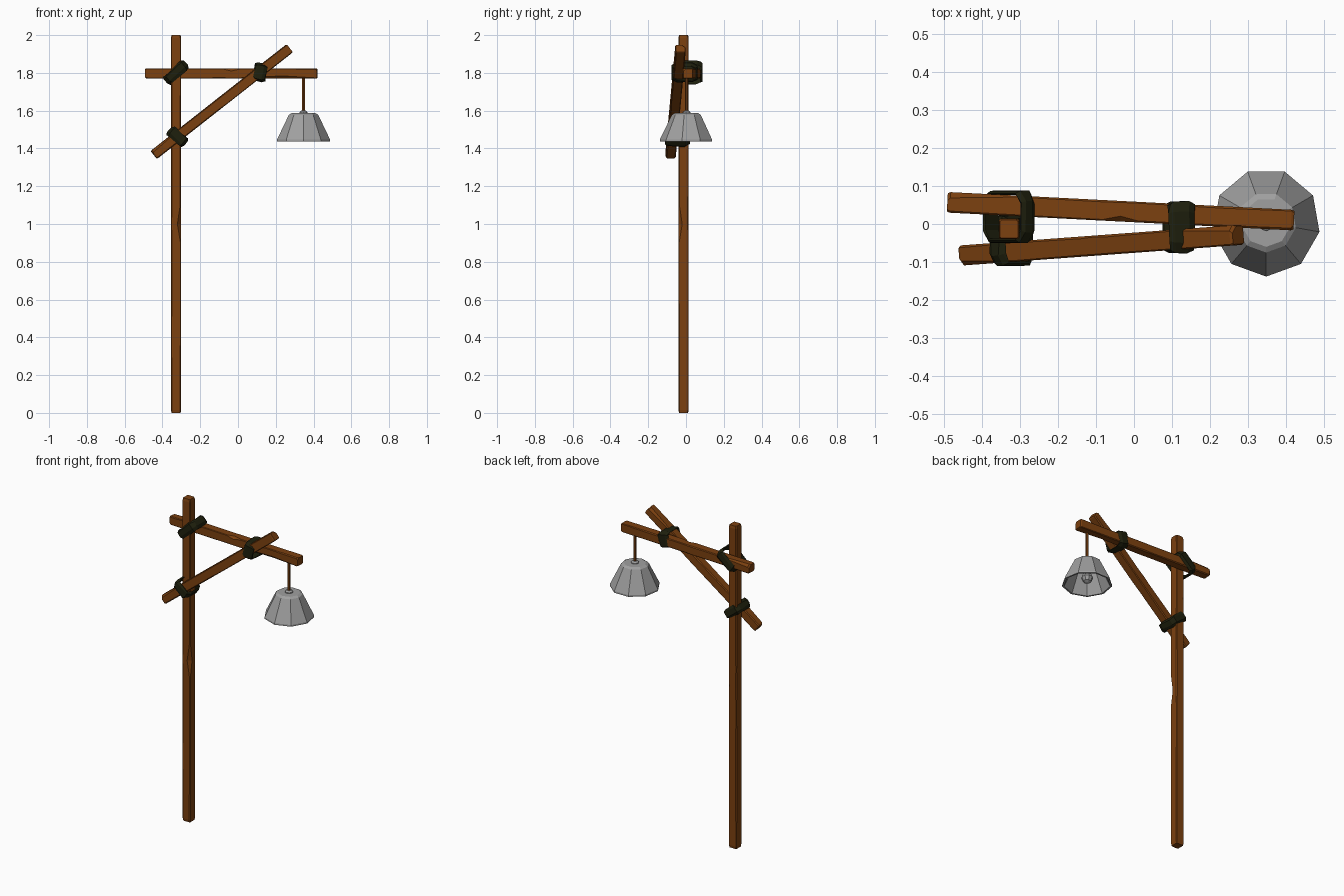
import bpy, bmesh, math, random
from mathutils import Vector

random.seed(4)
cube = bpy.data.objects.get("Cube")
if cube:
    bpy.data.objects.remove(cube, do_unlink=True)


def material(name, color):
    m = bpy.data.materials.new(name)
    m.use_nodes = True
    m.diffuse_color = (*color, 1)
    bsdf = m.node_tree.nodes["Principled BSDF"]
    bsdf.inputs["Base Color"].default_value = (*color, 1)
    bsdf.inputs["Roughness"].default_value = 0.8
    return m


WOOD = material("brown wood", (0.2, 0.052, 0.005))
ROPE = material("dark rope", (0.013, 0.014, 0.004))
METAL = material("grey metal", (0.35, 0.35, 0.35))


def loft(name, rings, mat, caps=True, wrap=False):
    """Skin a list of equally long point rings."""
    bm = bmesh.new()
    loops = [[bm.verts.new(p) for p in ring] for ring in rings]
    pairs = list(zip(loops, loops[1:]))
    if wrap:
        pairs.append((loops[-1], loops[0]))
    for a, b in pairs:
        n = len(a)
        for i in range(n):
            j = (i + 1) % n
            bm.faces.new((a[i], a[j], b[j], b[i]))
    if caps:
        bm.faces.new(loops[0][::-1])
        bm.faces.new(loops[-1])
    bmesh.ops.recalc_face_normals(bm, faces=bm.faces)
    me = bpy.data.meshes.new(name)
    bm.to_mesh(me)
    bm.free()
    me.materials.append(mat)
    ob = bpy.data.objects.new(name, me)
    bpy.context.collection.objects.link(ob)
    return ob


def beam(name, start, end, size, chips, up=(0, 0, 1)):
    """Square timber with uneven chamfers; chips = {(ring, corner): chamfer}."""
    start, end = Vector(start), Vector(end)
    axis = (end - start).normalized()
    side = axis.cross(Vector(up)).normalized()
    top = side.cross(axis)
    fractions = (0, 0.008, 0.2, 0.45, 0.5, 0.55, 0.8, 0.992, 1)
    rings = []
    for k, f in enumerate(fractions):
        h = size / 2 - (0.003 if f in (0, 1) else 0)
        ring = []
        for c, (sx, sy) in enumerate(((1, 1), (-1, 1), (-1, -1), (1, -1))):
            ch = chips.get((k, c), random.uniform(0.003, 0.006))
            corner = [(sx * h, sy * (h - ch)), (sx * (h - ch), sy * h)]
            if sx * sy < 0:
                corner.reverse()
            ring += [start.lerp(end, f) + side * u + top * v for u, v in corner]
        rings.append(ring)
    return loft(name, rings, WOOD)


# Timber frame
beam("post", (-0.328, -0.013, 0), (-0.328, -0.013, 2), 0.054,
     {(4, 2): 0.02}, up=(0, 1, 0))
beam("cross_beam", (-0.49, 0.057, 1.797), (0.42, 0.01, 1.797), 0.054,
     {(0, 1): 0.02, (1, 1): 0.015, (4, 0): 0.014, (6, 3): 0.014, (8, 0): 0.012})
beam("brace", (-0.445, -0.082, 1.366), (0.273, -0.029, 1.93), 0.053,
     {(0, 0): 0.016, (1, 0): 0.012, (8, 1): 0.018, (7, 1): 0.014})


def lashing(name, centre, along, half_length, y_front, y_back, width):
    """Flat hollow wrap of rope around two crossing timbers."""
    d = Vector((along[0], 0, along[1])).normalized()
    a = Vector((d.z, 0, -d.x))
    yc, hy = (y_front + y_back) / 2, (y_back - y_front) / 2
    outline = ((1, 0.6), (0.75, 1), (-0.75, 1), (-1, 0.6),
               (-1, -0.6), (-0.75, -1), (0.75, -1), (1, -0.6))

    def ring(offset, inset):
        pts = []
        for u, v in outline:
            wobble = random.uniform(-0.005, 0.005)
            p = Vector((centre[0], yc, centre[1])) + a * (offset + wobble)
            p += d * u * (half_length - inset)
            p.y += v * (hy - inset)
            pts.append(p)
        return pts

    w = width / 2
    rings = [ring(-w, 0.008), ring(-w * 0.6, 0.001), ring(w * 0.5, 0),
             ring(w, 0.008), ring(w, 0.012), ring(-w, 0.012)]
    loft(name, rings, ROPE, caps=False, wrap=True)


# Rope lashings
lashing("upper_post_lashing", (-0.328, 1.803), (1, 0.9), 0.074, -0.05, 0.088, 0.054)
lashing("lower_post_lashing", (-0.32, 1.463), (0.8, -0.65), 0.058, -0.11, 0.022, 0.056)
lashing("brace_lashing", (0.118, 1.803), (0.22, 1), 0.05, -0.077, 0.06, 0.066)


def turned(name, profile, sides, mat):
    """Facetted solid of revolution about the lamp axis."""
    angles = [-math.pi / 2 + math.tau * i / sides for i in range(sides)]
    rings = [[(0.347 + r * math.cos(t), 0.004 + r * math.sin(t), z) for t in angles]
             for r, z in profile]
    return loft(name, rings, mat)


# Hanging lamp
turned("hanging_cord", [(0.008, 1.59), (0.008, 1.785)], 6, WOOD)
turned("lamp_shade", [(0.062, 1.572), (0.07, 1.568), (0.132, 1.438), (0.142, 1.438),
                      (0.142, 1.448), (0.079, 1.578), (0.064, 1.587)], 9, METAL)
turned("shade_cap", [(0.022, 1.58), (0.022, 1.592), (0.012, 1.6)], 9, METAL)
turned("lamp_socket", [(0.018, 1.575), (0.018, 1.49)], 9, METAL)
turned("light_bulb", [(0.034 * math.sin(math.pi * t), 1.48 + 0.034 * math.cos(math.pi * t))
                      for t in (0.05, 0.25, 0.5, 0.75, 0.95)], 9, METAL)
